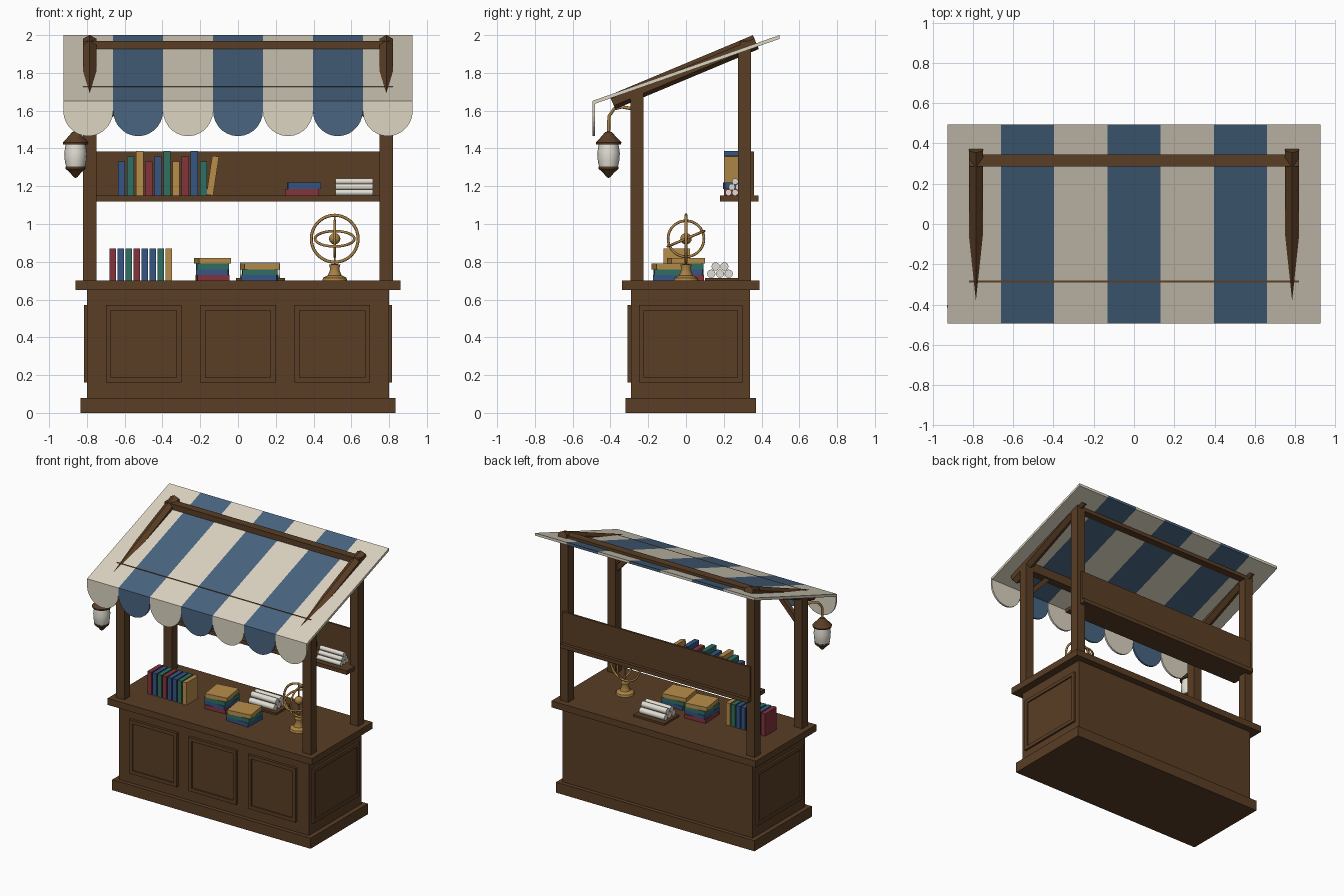
import bpy, bmesh, math
from mathutils import Vector, Matrix

if "Cube" in bpy.data.objects:
    bpy.data.objects.remove(bpy.data.objects["Cube"])


def material(name, r, g, b):
    m = bpy.data.materials.new(name)
    m.use_nodes = True
    m.diffuse_color = (r, g, b, 1)
    m.node_tree.nodes["Principled BSDF"].inputs["Base Color"].default_value = (r, g, b, 1)
    return m


WOOD = material("dark wood", 0.1, 0.047, 0.018)
CREAM = material("cream cloth", 0.72, 0.66, 0.54)
BLUE = material("blue cloth", 0.065, 0.13, 0.22)
BRASS = material("brass", 0.42, 0.23, 0.06)
RED = material("red cover", 0.23, 0.033, 0.045)
TEAL = material("teal cover", 0.03, 0.16, 0.12)
NAVY = material("blue cover", 0.035, 0.09, 0.23)
OCHRE = material("ochre cover", 0.48, 0.27, 0.07)
PAPER = material("paper", 0.76, 0.73, 0.65)


def finish(name, bm, mat, smooth=False):
    bmesh.ops.recalc_face_normals(bm, faces=bm.faces)
    mesh = bpy.data.meshes.new(name)
    bm.to_mesh(mesh)
    bm.free()
    mesh.materials.append(mat)
    ob = bpy.data.objects.new(name, mesh)
    bpy.context.collection.objects.link(ob)
    if smooth:
        bpy.ops.object.select_all(action="DESELECT")
        ob.select_set(True)
        bpy.context.view_layer.objects.active = ob
        bpy.ops.object.shade_smooth_by_angle(angle=math.radians(40))
    return ob


def box(name, x, y, z, mat=WOOD, turn=0, axis="Z"):
    """Box from three (low, high) ranges, turned about its centre."""
    mid = Vector([(r[0] + r[1]) / 2 for r in (x, y, z)])
    size = Vector([r[1] - r[0] for r in (x, y, z)])
    bm = bmesh.new()
    bmesh.ops.create_cube(bm, size=1, matrix=Matrix.Translation(mid)
                          @ Matrix.Rotation(turn, 4, axis) @ Matrix.Diagonal(size.to_4d()))
    return finish(name, bm, mat)


def panel(name, x, y, z, normal):
    """Box whose outward face is sunk inside a border."""
    ob = box(name, x, y, z)
    bm = bmesh.new()
    bm.from_mesh(ob.data)
    out = Vector(normal)
    face = max(bm.faces, key=lambda f: f.normal.dot(out))
    bmesh.ops.inset_region(bm, faces=[face], thickness=0.038)
    ring = bmesh.ops.extrude_face_region(bm, geom=[face])
    moved = [v for v in ring["geom"] if isinstance(v, bmesh.types.BMVert)]
    bmesh.ops.translate(bm, verts=moved, vec=-out * 0.01)
    if face.is_valid:
        bmesh.ops.delete(bm, geom=[face], context="FACES_ONLY")
    bm.to_mesh(ob.data)
    bm.free()


def rod(name, a, b, r, mat=WOOD, sides=12, roll=0.0):
    a, b = Vector(a), Vector(b)
    bm = bmesh.new()
    rot = (b - a).to_track_quat("Z", "Y").to_matrix().to_4x4()
    bmesh.ops.create_cone(bm, cap_ends=True, segments=sides, radius1=r, radius2=r,
                          depth=(b - a).length, matrix=Matrix.Translation((a + b) / 2)
                          @ rot @ Matrix.Rotation(roll, 4, "Z"))
    return finish(name, bm, mat, sides > 6)


def prism(name, points, shift, mat):
    """Flat outline pushed along a vector."""
    bm = bmesh.new()
    face = bm.faces.new([bm.verts.new(p) for p in points])
    ext = bmesh.ops.extrude_face_region(bm, geom=[face])
    bmesh.ops.translate(bm, vec=shift, verts=[v for v in ext["geom"] if isinstance(v, bmesh.types.BMVert)])
    return finish(name, bm, mat)


def lathe(name, profile, x, y, mat, sides=16):
    bm = bmesh.new()
    verts = [bm.verts.new((x + r, y, z)) for r, z in profile]
    edges = [bm.edges.new(pair) for pair in zip(verts, verts[1:])]
    bmesh.ops.spin(bm, geom=verts + edges, cent=(x, y, 0), axis=(0, 0, 1),
                   angle=math.tau, steps=sides, use_duplicate=False)
    bmesh.ops.remove_doubles(bm, verts=bm.verts, dist=0.0001)
    return finish(name, bm, mat, True)


def hoop(name, centre, r, tube, rotation):
    bpy.ops.mesh.primitive_torus_add(location=centre, rotation=rotation, major_radius=r,
                                     minor_radius=tube, major_segments=40, minor_segments=8)
    ob = bpy.context.object
    ob.name = name
    ob.data.materials.append(BRASS)
    bpy.ops.object.shade_smooth()


# Counter with sunk panels
box("plinth", (-0.835, 0.835), (-0.32, 0.37), (0, 0.08))
box("counter_body", (-0.8, 0.8), (-0.29, 0.34), (0.08, 0.65))
box("counter_top", (-0.86, 0.86), (-0.34, 0.39), (0.65, 0.7))
for i in (-1, 0, 1):
    panel(f"front_panel_{i + 2}", (i * 0.5 - 0.2, i * 0.5 + 0.2), (-0.31, -0.285), (0.16, 0.57), (0, -1, 0))
for side in (-1, 1):
    panel(f"side_panel_{side}", sorted((side * 0.79, side * 0.815)), (-0.25, 0.3), (0.16, 0.57), (side, 0, 0))

# Frame: posts, beams, rafters and knee braces
for s in (-1, 1):
    span = sorted((s * 0.75, s * 0.82))
    box(f"front_post_{s}", span, (-0.295, -0.225), (0.7, 1.7))
    box(f"back_post_{s}", span, (0.275, 0.345), (0.7, 1.94))
    rod(f"rafter_{s}", (s * 0.785, -0.39, 1.645), (s * 0.785, 0.37, 1.963), 0.04, sides=6)
    rod(f"knee_brace_{s}", (s * 0.77, -0.26, 1.48), (s * 0.59, -0.26, 1.67), 0.025, sides=4, roll=math.pi / 4)
box("back_beam", (-0.82, 0.82), (0.285, 0.345), (1.9, 1.968))
box("front_beam", (-0.82, 0.82), (-0.29, -0.23), (1.655, 1.727))

# Striped awning with scalloped valance
stripe = 1.85 / 7
for i in range(7):
    cloth = BLUE if i % 2 else CREAM
    x0 = -0.925 + i * stripe
    prism(f"awning_stripe_{i + 1}", [(x0, -0.495, 1.632), (x0, 0.495, 1.98), (x0, 0.495, 2), (x0, -0.495, 1.652)],
          (stripe, 0, 0), cloth)
    mid, half = x0 + stripe / 2, stripe / 2
    arc = [(mid + half * math.cos(t), -0.495, 1.6 - 0.135 * math.sin(t))
           for t in (math.pi * k / 14 for k in range(15))]
    prism(f"valance_scallop_{i + 1}", [(x0, -0.495, 1.645), (x0 + stripe, -0.495, 1.645)] + arc,
          (0, 0.014, 0), cloth)

# Back shelf
box("shelf_board", (-0.79, 0.79), (0.18, 0.385), (1.12, 1.15))
box("shelf_back", (-0.79, 0.79), (0.345, 0.36), (1.15, 1.385))

# Upright books on the shelf, the last one leaning
covers = (NAVY, TEAL, OCHRE, RED)
for i in range(10):
    x = -0.636 + i * 0.0482
    box(f"shelf_book_{i + 1}", (x, x + 0.038), (0.2, 0.33), (1.15, 1.33 + 0.028 * (i % 3)), covers[i % 4])
box("leaning_book", (-0.152, -0.116), (0.2, 0.33), (1.152, 1.36), OCHRE, 0.15, "Y")
box("shelf_flat_book_1", (0.25, 0.43), (0.2, 0.325), (1.15, 1.185), RED)
box("shelf_flat_book_2", (0.262, 0.436), (0.2, 0.325), (1.185, 1.22), NAVY, 0.06)

# Upright books on the counter
for i, mat in enumerate((RED, NAVY, TEAL, RED, NAVY, NAVY, TEAL, OCHRE)):
    x = -0.68 + i * 0.0424
    box(f"counter_book_{i + 1}", (x, x + 0.034), (-0.12, 0.02), (0.7, 0.87), mat)


def stack(name, x, y, w, d, mats):
    for i, mat in enumerate(mats):
        z = 0.7 + i * 0.03
        box(f"{name}_{i + 1}", (x - w / 2, x + w / 2), (y - d / 2, y + d / 2), (z, z + 0.03), mat,
            (0.06, -0.04, 0.03, 0.14)[(i + 4 - len(mats)) % 4])


stack("large_stack_book", -0.135, 0.0, 0.17, 0.18, (RED, NAVY, TEAL, OCHRE))
stack("small_stack_book", 0.115, -0.085, 0.185, 0.17, (NAVY, TEAL, OCHRE))


def scrolls(name, x0, x1, y, z, r, rows):
    for level, count in enumerate(rows):
        for k in range(count):
            c = (y + (k - (count - 1) / 2) * 2.1 * r, z + r + level * 1.73 * r)
            rod(f"{name}_{level}_{k}", (x0, *c), (x1, *c), r, PAPER)


# Paper scrolls on the counter tray and on the shelf
box("scroll_tray", (-0.01, 0.25), (0.1, 0.275), (0.7, 0.715))
scrolls("counter_scroll", 0.01, 0.222, 0.18, 0.715, 0.022, (3, 2))
scrolls("shelf_scroll", 0.515, 0.715, 0.26, 1.15, 0.0168, (3, 2, 1))

# Armillary globe
gx, gz = 0.512, 0.922
lathe("globe_foot", [(0, 0.7), (0.066, 0.7), (0.062, 0.715), (0.036, 0.728), (0.024, 0.76), (0.03, 0.785), (0, 0.79)],
      gx, 0, BRASS)
hoop("meridian_ring", (gx, 0, gz), 0.124, 0.008, (math.pi / 2, 0, 0))
hoop("cross_ring", (gx, 0, gz), 0.095, 0.007, (0, math.pi / 2, 0))
hoop("tilted_ring", (gx, 0, gz), 0.104, 0.007, (math.radians(23), 0, 0))
rod("globe_axis", (gx, 0, 0.78), (gx, 0, 1.055), 0.005, BRASS)
bpy.ops.mesh.primitive_uv_sphere_add(segments=16, ring_count=10, radius=0.03, location=(gx, 0, gz))
bpy.context.object.name = "globe_core"
bpy.context.object.data.materials.append(BRASS)
bpy.ops.object.shade_smooth()

# Hanging lantern on a bent brass arm
arm = bpy.data.curves.new("lantern_arm", "CURVE")
arm.dimensions = "3D"
arm.bevel_depth = 0.009
arm.bevel_resolution = 2
path = arm.splines.new("POLY")
bends = [(-0.785, -0.28, 1.61), (-0.82, -0.34, 1.62), (-0.845, -0.38, 1.61), (-0.86, -0.408, 1.57), (-0.86, -0.41, 1.48)]
path.points.add(len(bends) - 1)
for point, co in zip(path.points, bends):
    point.co = (*co, 1)
arm.materials.append(BRASS)
bpy.context.collection.objects.link(bpy.data.objects.new("lantern_arm", arm))
lx, ly = -0.86, -0.41
lathe("lantern_cap", [(0, 1.49), (0.018, 1.487), (0.045, 1.455), (0.068, 1.432), (0.066, 1.422), (0, 1.42)], lx, ly, WOOD)
lathe("lantern_glass", [(0, 1.425), (0.052, 1.425), (0.06, 1.375), (0.057, 1.335), (0.048, 1.295), (0, 1.295)], lx, ly, PAPER)
lathe("lantern_base", [(0, 1.305), (0.053, 1.305), (0.052, 1.292), (0.026, 1.268), (0.012, 1.25), (0, 1.243)], lx, ly, WOOD)
